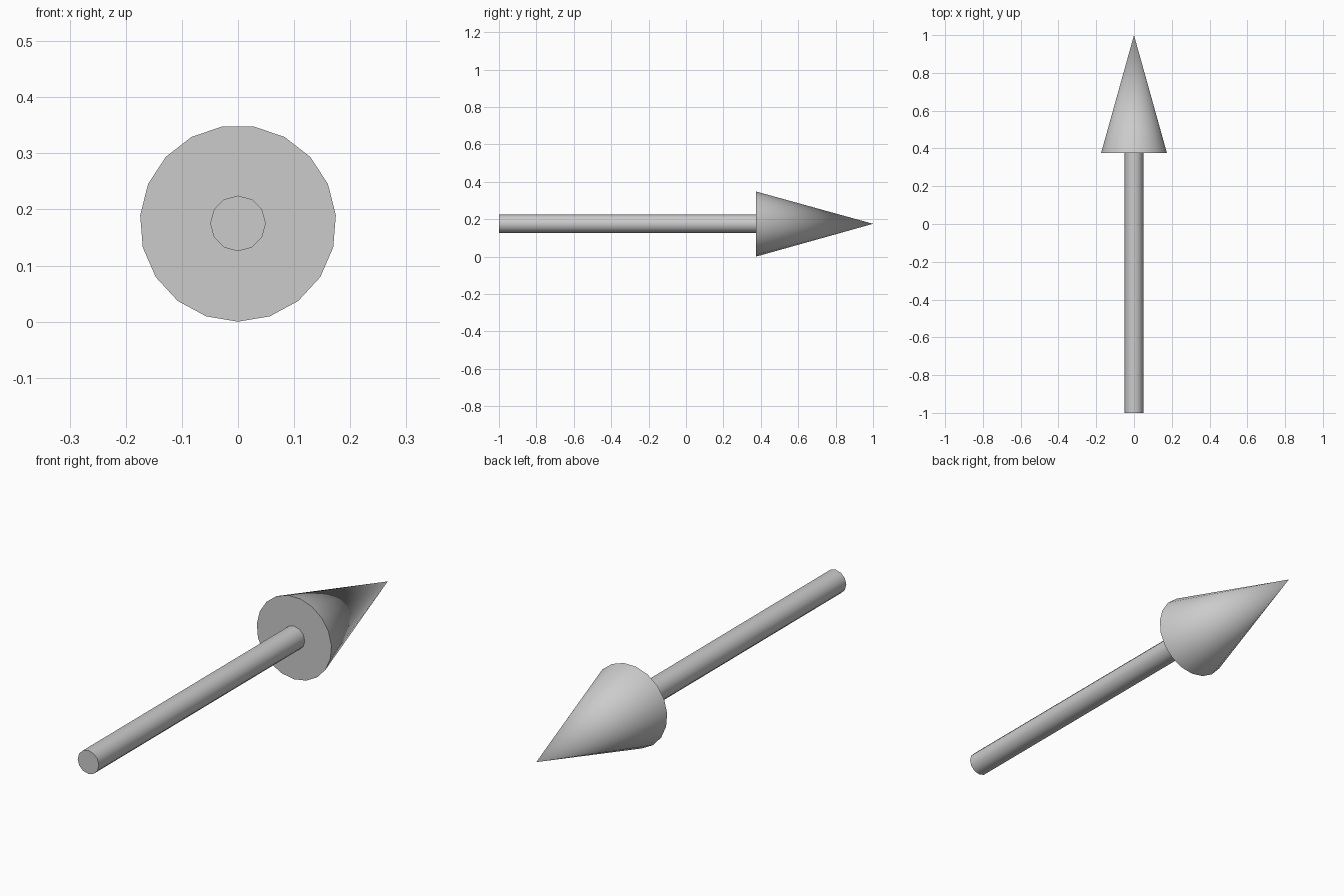
import bpy
from math import pi, radians

cube = bpy.data.objects.get("Cube")
if cube:
    bpy.data.objects.remove(cube, do_unlink=True)

HEAD_RADIUS, HEAD_SIDES = 0.175, 19
SHAFT_RADIUS, SHAFT_SIDES = 0.0495, 12
TAIL, JOIN, TIP = -1.0, 0.375, 1.0   # stations along the arrow
AXIS_Z = HEAD_RADIUS

grey = bpy.data.materials.new("light_grey")
grey.use_nodes = True
colour = (0.6, 0.6, 0.6, 1.0)
grey.diffuse_color = colour
grey.node_tree.nodes["Principled BSDF"].inputs["Base Color"].default_value = colour


def tapered_part(name, sides, radius_start, radius_end, start, end, roll):
    """Round part lying along y, with smooth sides and sharp ends."""
    bpy.ops.mesh.primitive_cone_add(
        vertices=sides, radius1=radius_start, radius2=radius_end,
        depth=end - start, location=(0, (start + end) / 2, AXIS_Z),
        rotation=(-pi / 2, roll, 0))
    part = bpy.context.object
    part.name = name
    bpy.ops.object.transform_apply(location=False, rotation=True, scale=False)
    bpy.ops.object.shade_smooth_by_angle(angle=radians(40))
    part.data.materials.append(grey)
    return part


# Shaft running from the tail to the base of the head
tapered_part("arrow_shaft", SHAFT_SIDES, SHAFT_RADIUS, SHAFT_RADIUS, TAIL, JOIN, 0)

# Pointed head, one corner of its base facing straight down
tapered_part("arrow_head", HEAD_SIDES, HEAD_RADIUS, 0, JOIN, TIP, 0)
